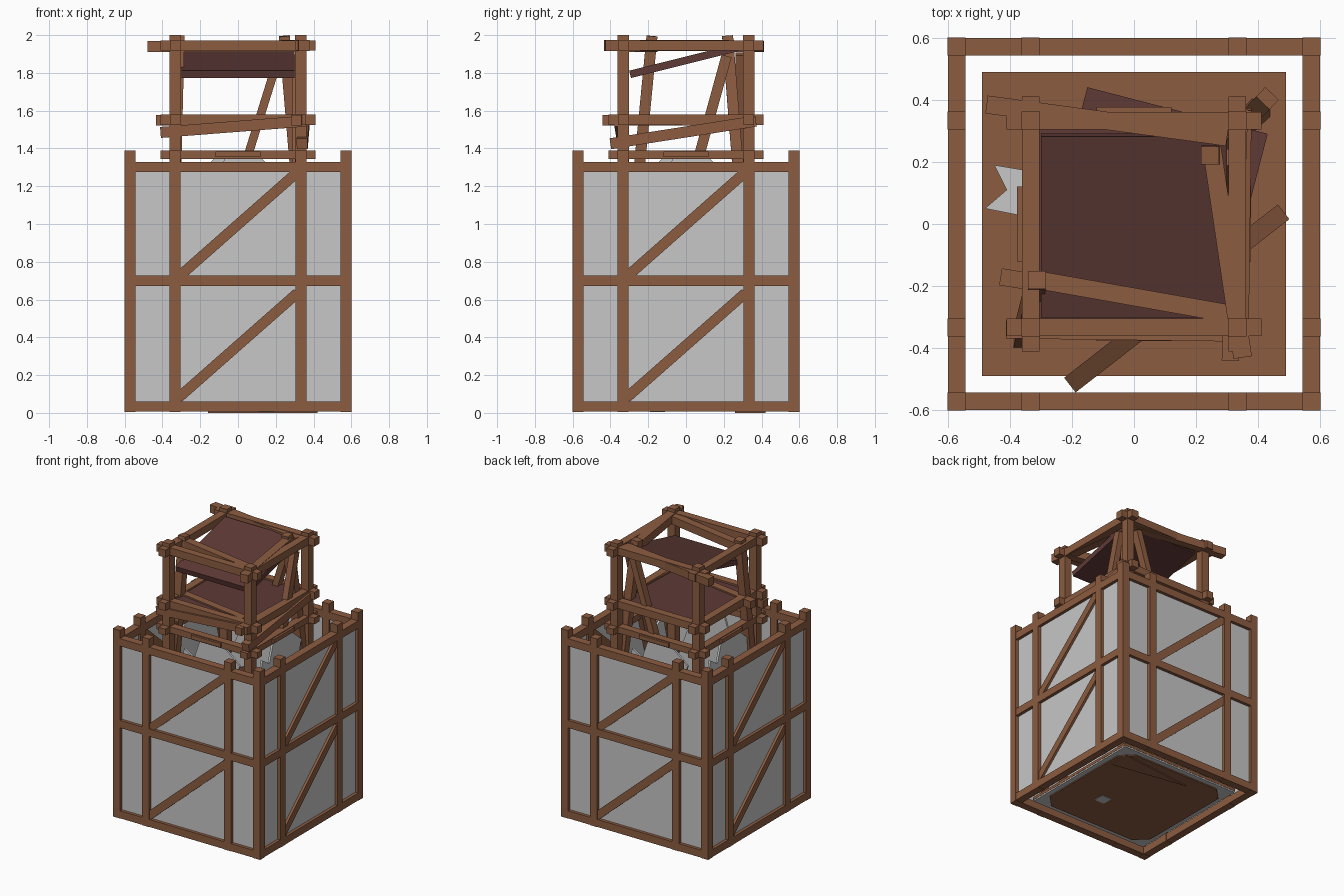
import bpy, bmesh, math
from mathutils import Vector, Matrix

if "Cube" in bpy.data.objects:
    bpy.data.objects.remove(bpy.data.objects["Cube"])


def material(name, rgb):
    m = bpy.data.materials.new(name)
    m.diffuse_color = (*rgb, 1)
    m.use_nodes = True
    m.node_tree.nodes["Principled BSDF"].inputs["Base Color"].default_value = m.diffuse_color
    return m


WOOD = material("brown wood", (0.265, 0.107, 0.052))
GREY = material("grey panel", (0.57, 0.57, 0.57))
MAROON = material("maroon board", (0.112, 0.042, 0.037))


def finish(bm, name, mat, matrix=Matrix()):
    bmesh.ops.recalc_face_normals(bm, faces=bm.faces[:])
    me = bpy.data.meshes.new(name)
    bm.to_mesh(me)
    bm.free()
    me.materials.append(mat)
    ob = bpy.data.objects.new(name, me)
    ob.matrix_world = matrix
    bpy.context.collection.objects.link(ob)
    return ob


def beam(name, a, b, w=0.058, h=None, rot=Matrix(), mat=WOOD):
    """Square timber from a to b; w is horizontal thickness, h the other one."""
    a, b = Vector(a), Vector(b)
    d = (b - a).normalized()
    ref = Vector((0, 0, 1)) if abs(d.z) < 0.9 else Vector((0, 1, 0))
    side = d.cross(ref).normalized()
    up = side.cross(d)
    r = Matrix((d, side, up)).transposed().to_4x4()
    size = Matrix.Diagonal(((b - a).length, w, h or w, 1))
    bm = bmesh.new()
    bmesh.ops.create_cube(bm, size=1, matrix=Matrix.Translation((a + b) / 2) @ r @ size)
    return finish(bm, name, mat, rot)


def slab(name, pts, t, mat, matrix):
    """Extruded outline, lying in local xy."""
    bm = bmesh.new()
    f = bm.faces.new([bm.verts.new((x, y, -t / 2)) for x, y in pts])
    g = bmesh.ops.extrude_face_region(bm, geom=[f])
    bmesh.ops.translate(bm, vec=(0, 0, t),
                        verts=[v for v in g["geom"] if isinstance(v, bmesh.types.BMVert)])
    return finish(bm, name, mat, matrix)


def square(s):
    return [(-s, -s), (s, -s), (s, s), (-s, s)]


def rot(axis, deg):
    return Matrix.Rotation(math.radians(deg), 4, axis)


move = Matrix.Translation

# jagged outline of the broken inner walls
JAGGED = [(-0.3, 0.08), (0.3, 0.08), (0.3, 0.9), (0.22, 1.12), (0.25, 1.24), (0.12, 1.35),
          (-0.07, 1.35), (-0.12, 1.2), (-0.2, 1.25), (-0.25, 1.05), (-0.3, 0.95)]

# four equal sides: outer shell and inner tower
for i in range(4):
    R = rot('Z', 90 * i)
    y = -0.571
    # outer shell
    beam("shell_corner_post", (y, y, 0.005), (y, y, 1.39), rot=R)
    for x in (-0.333, 0.333):
        beam("shell_post", (x, y, 0.005), (x, y, 1.39), rot=R)
    for z in (0.034, 0.7, 1.302):
        beam("shell_rail", (-0.56, y, z), (0.56, y, z), 0.056, 0.055, rot=R)
    beam("shell_lower_brace", (-0.315, y, 0.08), (0.315, y, 0.635), 0.045, 0.055, rot=R)
    beam("shell_upper_brace", (-0.315, y, 0.72), (0.315, y, 1.275), 0.045, 0.055, rot=R)
    slab("shell_panel", [(-0.57, 0.01), (0.57, 0.01), (0.57, 1.3), (-0.57, 1.3)],
         0.02, GREY, R @ move((0, y + 0.005, 0)) @ rot('X', 90))
    # inner tower
    beam("tower_post", (-0.333, -0.333, 0.03), (-0.333, -0.333, 2.0), 0.06, rot=R)
    for z in (0.7, 1.367, 1.552, 1.945):
        beam("tower_rail", (-0.41, -0.333, z), (0.41, -0.333, z), 0.056,
             0.046 if z == 1.367 else 0.055, rot=R)
    beam("tower_ledger", (-0.12, -0.362, 1.37), (0.12, -0.362, 1.37), 0.03, rot=R)
    slab("broken_tower_panel", JAGGED, 0.015, GREY, R @ move((0, -0.333, 0)) @ rot('X', 90))

# leaning posts and braces inside the tower
beam("leaning_post_back", (0.41, 0.375, 0.03), (0.245, 0.22, 1.995))
beam("leaning_post_front", (-0.36, -0.37, 0.03), (-0.312, -0.18, 1.995))
beam("loose_brace_right", (0.31, -0.03, 1.0), (0.31, 0.215, 1.89), 0.045, 0.055)
beam("loose_brace_back", (-0.06, 0.29, 1.0), (0.22, 0.29, 1.9), 0.045, 0.055)

# slipped rails
beam("slipped_top_rail_back", (-0.475, 0.385, 1.94), (0.3, 0.28, 1.94), 0.058)
beam("slipped_top_rail_front", (-0.31, -0.18, 1.94), (0.34, -0.295, 1.94), 0.058)
beam("slipped_top_rail_right", (0.25, 0.25, 1.945), (0.35, -0.43, 1.945), 0.06)
beam("slipped_mid_rail_right", (0.34, 0.37, 1.55), (0.31, -0.44, 1.55), 0.055)
beam("slipped_mid_rail_left", (-0.43, -0.17, 1.55), (0.25, -0.28, 1.55), 0.055)
beam("tilted_rail_front", (-0.41, -0.34, 1.485), (0.36, -0.35, 1.545), 0.058)
beam("tilted_rail_right", (0.34, -0.4, 1.425), (0.35, 0.37, 1.545), 0.058)

# fallen planks between tower and shell
beam("fallen_plank_front", (-0.195, -0.51, 0.5), (0.1, -0.28, 0.9), 0.06, 0.04)
beam("fallen_plank_right", (0.47, 0.03, 0.55), (0.2, -0.18, 0.95), 0.06, 0.04)
beam("fallen_plank_corner", (0.43, 0.405, 1.05), (0.28, 0.25, 0.7), 0.06, 0.05)
slab("fallen_shard", [(-0.48, 0.05), (-0.33, 0.02), (-0.33, 0.17), (-0.45, 0.19), (-0.41, 0.11)],
     0.015, GREY, move((0, 0, 0.5)))

# maroon boards: tilted roof, middle floor, fallen floor
slab("tilted_roof_board", square(0.3), 0.04, MAROON, move((0, -0.005, 1.865)) @ rot('X', 14))
slab("middle_floor_board", square(0.305), 0.035, MAROON, move((0, 0, 1.55)))
slab("fallen_floor_board", square(0.3), 0.04, MAROON,
     move((0.065, 0.075, 0.85)) @ rot('Z', -14.5))

# base: wooden floor, grey underlay, clipped wooden underside
c, s = 0.36, 0.45
slab("floor", square(0.49), 0.02, WOOD, move((0, 0, 0.035)))
slab("floor_underlay", square(0.488), 0.01, GREY, move((0, 0, 0.02)))
slab("floor_underside", [(-c, -s), (c, -s), (s, -c), (s, c), (c, s), (-c, s), (-s, c), (-s, -c)],
     0.01, WOOD, move((0, 0, 0.012)))
slab("underside_wedge", [(-0.16, 0.36), (0.42, 0.26), (0.42, 0.42)], 0.008, WOOD,
     move((0, 0, 0.004)))
slab("underside_patch", square(0.04), 0.004, GREY, move((0.15, -0.15, 0.006)))
